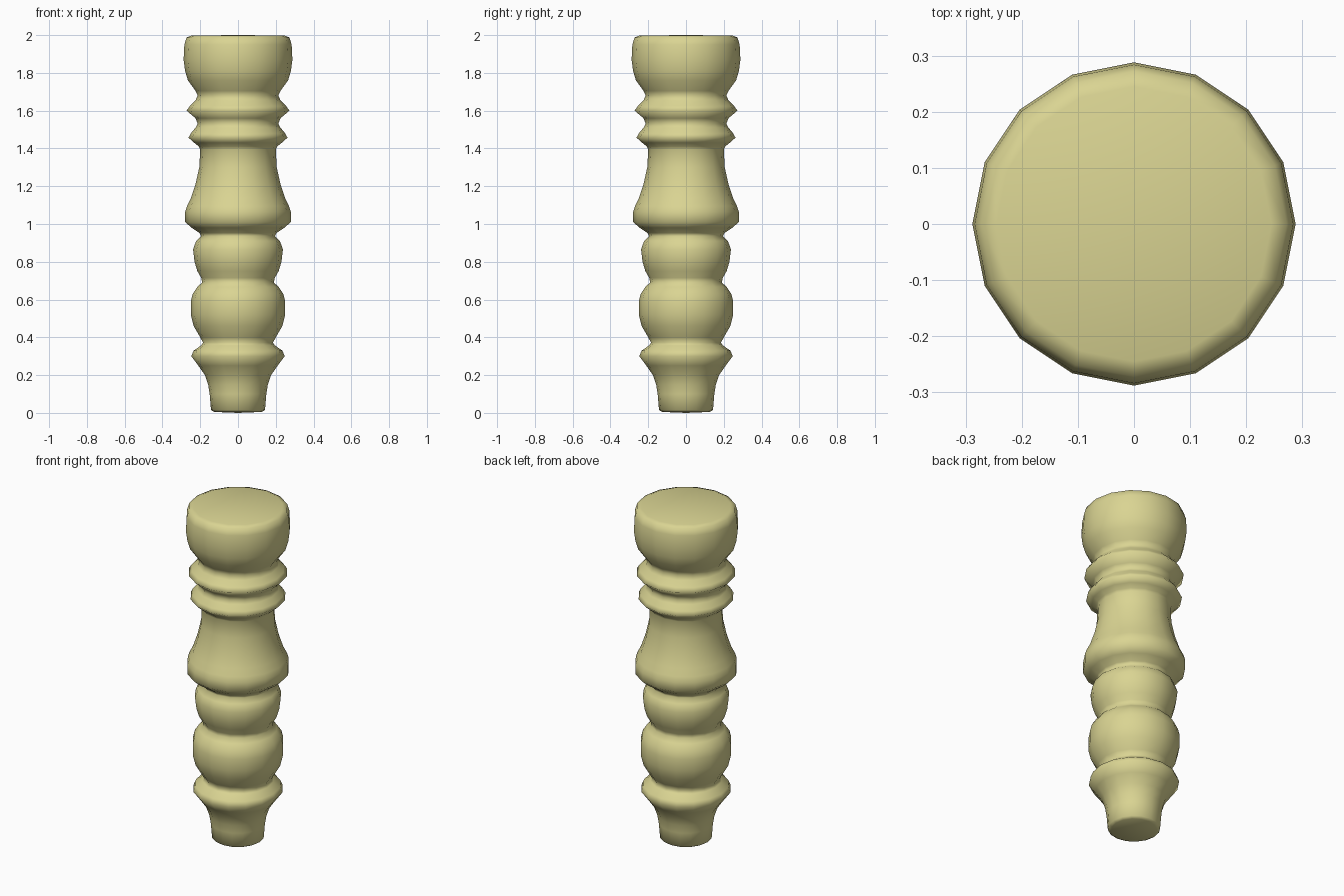
import bpy, bmesh, math

# Turned profile: (radius, height) from foot to cap
PROFILE = [
    (0.125, 0.005), (0.143, 0.015), (0.15, 0.10), (0.158, 0.15), (0.175, 0.20),  # foot
    (0.21, 0.25), (0.247, 0.30), (0.235, 0.33), (0.195, 0.357), (0.185, 0.372),  # low ring
    (0.20, 0.40), (0.235, 0.46), (0.25, 0.52), (0.25, 0.59), (0.24, 0.63),       # bulb
    (0.215, 0.667), (0.19, 0.69), (0.195, 0.715), (0.215, 0.75), (0.23, 0.80),
    (0.238, 0.865), (0.222, 0.91), (0.195, 0.935), (0.205, 0.953),               # small bulb
    (0.245, 0.98), (0.28, 1.01), (0.28, 1.065), (0.27, 1.095), (0.25, 1.135),
    (0.225, 1.21), (0.205, 1.30), (0.20, 1.395),                                 # tapered neck
    (0.207, 1.41), (0.232, 1.43), (0.262, 1.457), (0.25, 1.48), (0.225, 1.51),
    (0.213, 1.53), (0.225, 1.56), (0.272, 1.60), (0.255, 1.625), (0.225, 1.655), # twin rings
    (0.213, 1.68), (0.225, 1.705), (0.265, 1.76), (0.28, 1.81), (0.288, 1.87),
    (0.284, 1.95), (0.272, 1.988), (0.245, 1.998),                               # cap
]
SIDES = 16

mat = bpy.data.materials.new("pale_yellow_wood")
mat.diffuse_color = (0.70, 0.66, 0.29, 1)

# Turned spindle, lathed around z
bm = bmesh.new()
rings = []
for r, z in PROFILE:
    rings.append([bm.verts.new((r * math.cos(2 * math.pi * i / SIDES),
                                r * math.sin(2 * math.pi * i / SIDES), z))
                  for i in range(SIDES)])
for a, b in zip(rings, rings[1:]):
    for i in range(SIDES):
        j = (i + 1) % SIDES
        bm.faces.new((a[i], a[j], b[j], b[i]))

# Slightly domed end caps
bottom, top = bm.verts.new((0, 0, 0)), bm.verts.new((0, 0, 2))
for i in range(SIDES):
    j = (i + 1) % SIDES
    bm.faces.new((bottom, rings[0][j], rings[0][i]))
    bm.faces.new((top, rings[-1][i], rings[-1][j]))
for f in bm.faces:
    f.smooth = True

mesh = bpy.data.meshes.new("turned_spindle")
bm.to_mesh(mesh)
bm.free()
mesh.materials.append(mat)
obj = bpy.data.objects.new("turned_spindle", mesh)
bpy.context.collection.objects.link(obj)
